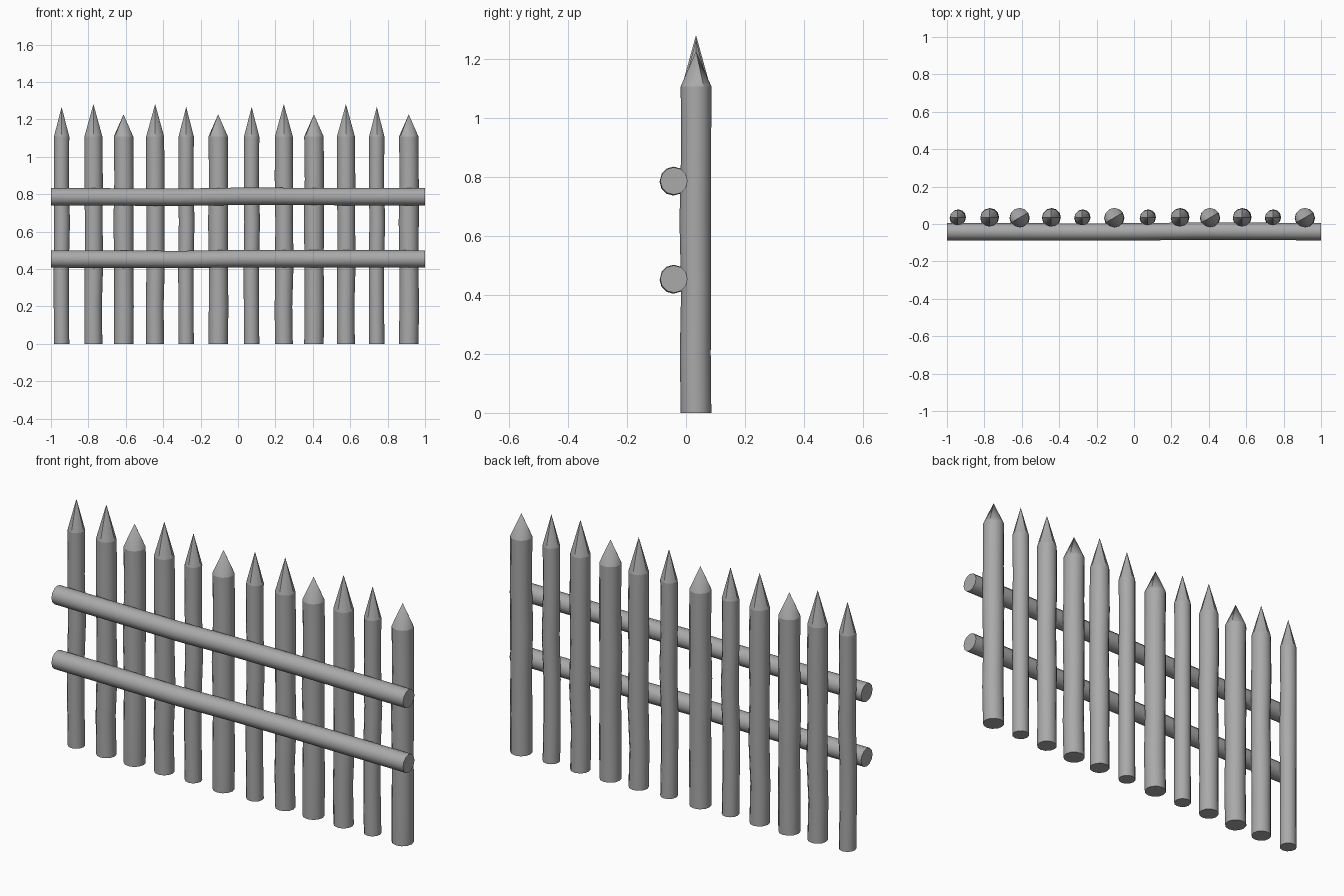
import bpy, bmesh, math, random
from mathutils import Vector

if "Cube" in bpy.data.objects:
    bpy.data.objects.remove(bpy.data.objects["Cube"])

random.seed(4)
SIDES = 12
X, Y, Z = Vector((1, 0, 0)), Vector((0, 1, 0)), Vector((0, 0, 1))

wood = bpy.data.materials.new("dark_grey_wood")
wood.diffuse_color = (0.4, 0.4, 0.4, 1)
wood.use_nodes = True
wood.node_tree.nodes["Principled BSDF"].inputs["Base Color"].default_value = wood.diffuse_color


def build_log(name, rings, tip=None, ridges=()):
    """Log skinned over rings of (centre, radius, u axis, v axis); optional hewn tip."""
    bm = bmesh.new()
    loops = []
    for c, r, u, v in rings:
        loops.append([bm.verts.new(c + r * (math.cos(a) * u + math.sin(a) * v))
                      for a in (2 * math.pi * i / SIDES for i in range(SIDES))])
    for a, b in zip(loops, loops[1:]):
        for i in range(SIDES):
            j = (i + 1) % SIDES
            bm.faces.new((a[i], a[j], b[j], b[i]))
    bm.faces.new(loops[0][::-1])
    hard = []
    if tip is None:
        bm.faces.new(loops[-1])
    else:
        end, t = loops[-1], bm.verts.new(tip)
        for i in range(SIDES):
            bm.faces.new((end[i], end[(i + 1) % SIDES], t))
        # crisp shoulder and hewn ridges
        hard = [bm.edges.get((end[i], end[(i + 1) % SIDES])) for i in range(SIDES)]
        hard += [bm.edges.get((end[i], t)) for i in ridges]
    bmesh.ops.recalc_face_normals(bm, faces=bm.faces)
    bm.edges.index_update()
    hard = [e.index for e in hard]
    mesh = bpy.data.meshes.new(name)
    bm.to_mesh(mesh)
    bm.free()
    mesh.materials.append(wood)
    obj = bpy.data.objects.new(name, mesh)
    bpy.context.collection.objects.link(obj)
    bpy.ops.object.select_all(action='DESELECT')
    bpy.context.view_layer.objects.active = obj
    obj.select_set(True)
    bpy.ops.object.shade_smooth_by_angle(angle=math.radians(35))
    for i in hard:
        mesh.edges[i].use_edge_sharp = True
    return obj


def wobble(amount):
    return random.uniform(-amount, amount)


# Three stake shapes: radius, tip height, tip ridges; each slightly uneven
kinds = {"thin": (0.041, 1.267, (0, 3, 6, 9)),
         "medium": (0.048, 1.282, (0, 3, 6, 9)),
         "thick": (0.052, 1.227, (1, 7))}
profiles = {}
for kind, (r, top, ridges) in kinds.items():
    prof = [(0, 0, 0, r)]
    for z in (0.2, 0.42, 0.65, 0.88):
        prof.append((wobble(0.003), wobble(0.003), z, r + wobble(0.002)))
    prof.append((0, 0, 1.108, r))
    profiles[kind] = prof

# Row of pointed stakes
layout = [(-0.943, "thin"), (-0.773, "medium"), (-0.612, "thick"), (-0.443, "medium"),
          (-0.277, "thin"), (-0.106, "thick"), (0.073, "thin"), (0.245, "medium"),
          (0.406, "thick"), (0.577, "medium"), (0.742, "thin"), (0.913, "thick")]
for n, (x, kind) in enumerate(layout, 1):
    base = Vector((x, 0.034, 0))
    rings = [(base + Vector((dx, dy, z)), r, X, Y) for dx, dy, z, r in profiles[kind]]
    build_log(f"stake_{n:02d}", rings, base + Z * kinds[kind][1], kinds[kind][2])

# Two horizontal rails with a gentle bend
bend = [(-1, 0, 0), (-0.3, -0.002, -0.003), (0, -0.001, 0.002), (0.35, 0.003, 0.001), (1, 0, 0)]
for name, z in (("lower_rail", 0.454), ("upper_rail", 0.787)):
    rings = [(Vector((x, -0.041 + dy, z + dz)), 0.0465, Y, Z) for x, dy, dz in bend]
    build_log(name, rings)
